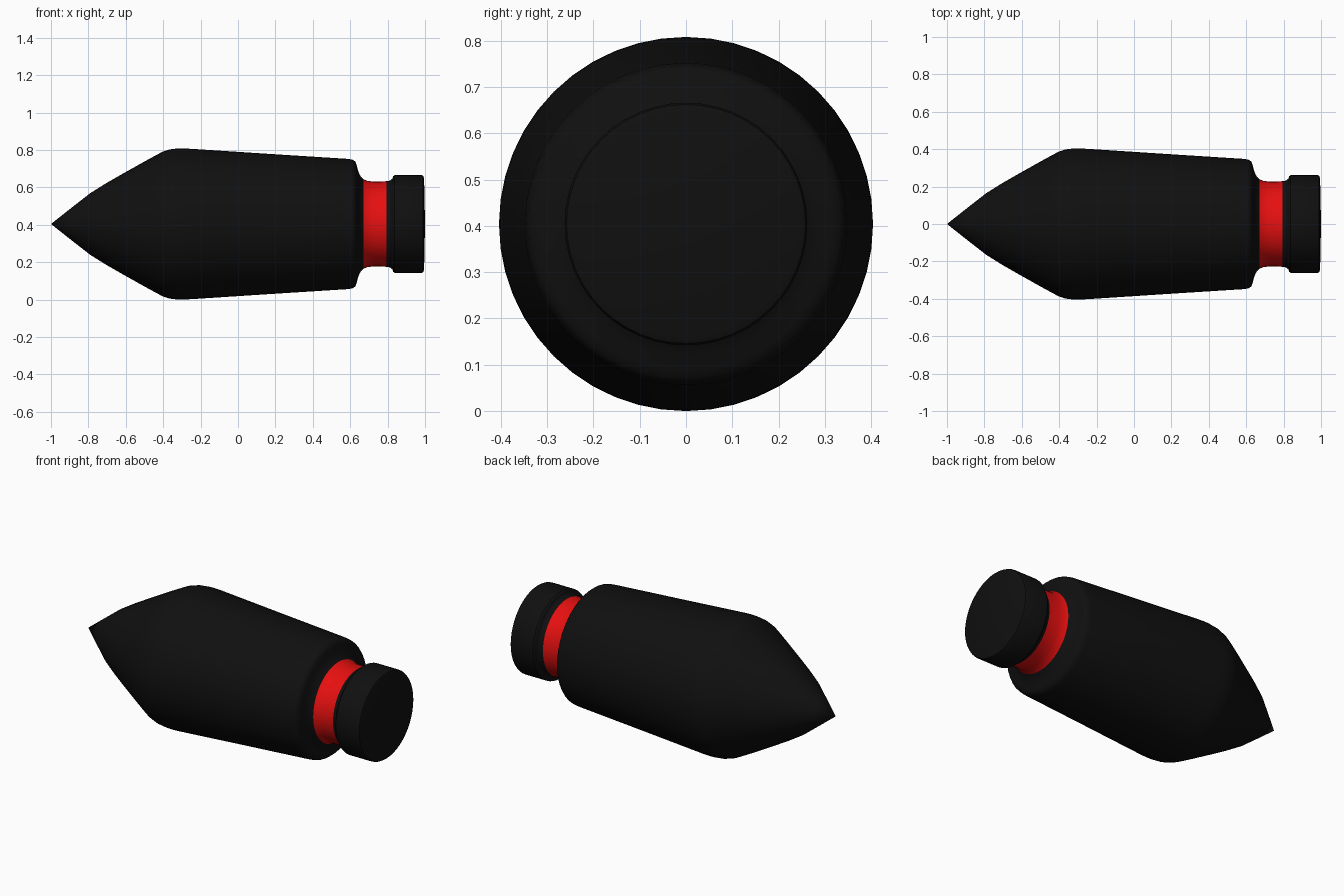
import bpy, bmesh, math

if "Cube" in bpy.data.objects:
    bpy.data.objects.remove(bpy.data.objects["Cube"])

SIDES = 48
AXIS_Z = 0.404


def material(name, rgb):
    m = bpy.data.materials.new(name)
    m.diffuse_color = (*rgb, 1)
    m.use_nodes = True
    m.node_tree.nodes["Principled BSDF"].inputs["Base Color"].default_value = m.diffuse_color
    return m


def lathe(name, profile, mat):
    """Revolve (x, radius) points around the long x axis, faces outward."""
    bm = bmesh.new()
    rings = []
    for x, r in profile:
        if r == 0:
            rings.append([bm.verts.new((x, 0, AXIS_Z))] * SIDES)
        else:
            angles = [math.tau * k / SIDES for k in range(SIDES)]
            rings.append([bm.verts.new((x, r * math.cos(a), AXIS_Z + r * math.sin(a)))
                          for a in angles])
    for a, b in zip(rings, rings[1:]):
        for k in range(SIDES):
            n = (k + 1) % SIDES
            corners = dict.fromkeys((a[k], a[n], b[n], b[k]))
            bm.faces.new(list(corners))
    mesh = bpy.data.meshes.new(name)
    bm.to_mesh(mesh)
    bm.free()
    mesh.materials.append(mat)
    ob = bpy.data.objects.new(name, mesh)
    bpy.context.collection.objects.link(ob)
    bpy.ops.object.select_all(action='DESELECT')
    ob.select_set(True)
    bpy.context.view_layer.objects.active = ob
    bpy.ops.object.shade_smooth_by_angle(angle=math.radians(35))
    return ob


black = material("black", (0.005, 0.005, 0.005))
red = material("red", (0.8, 0.005, 0.005))

# Pointed nose, tapering body and rounded shoulder down to the neck
lathe("body", [(-1, 0), (-0.895, 0.083), (-0.79, 0.165), (-0.7, 0.221), (-0.6, 0.278),
               (-0.5, 0.334), (-0.44, 0.367), (-0.40, 0.388), (-0.365, 0.399),
               (-0.33, 0.403), (-0.3, 0.404), (-0.25, 0.402), (0.18, 0.374),
               (0.59, 0.348), (0.615, 0.343), (0.628, 0.333), (0.634, 0.315),
               (0.642, 0.285), (0.652, 0.260), (0.67, 0.240)], black)

# Red band around the neck
lathe("neck_band", [(0.67, 0.240), (0.69, 0.231), (0.72, 0.227),
                    (0.77, 0.227), (0.795, 0.229)], red)

# Rear cap with a small flared lip and softened rim
lathe("end_cap", [(0.795, 0.229), (0.815, 0.233), (0.825, 0.242), (0.829, 0.255),
                  (0.838, 0.262), (0.982, 0.262), (0.99, 0.258), (0.995, 0.245),
                  (1.0, 0)], black)
